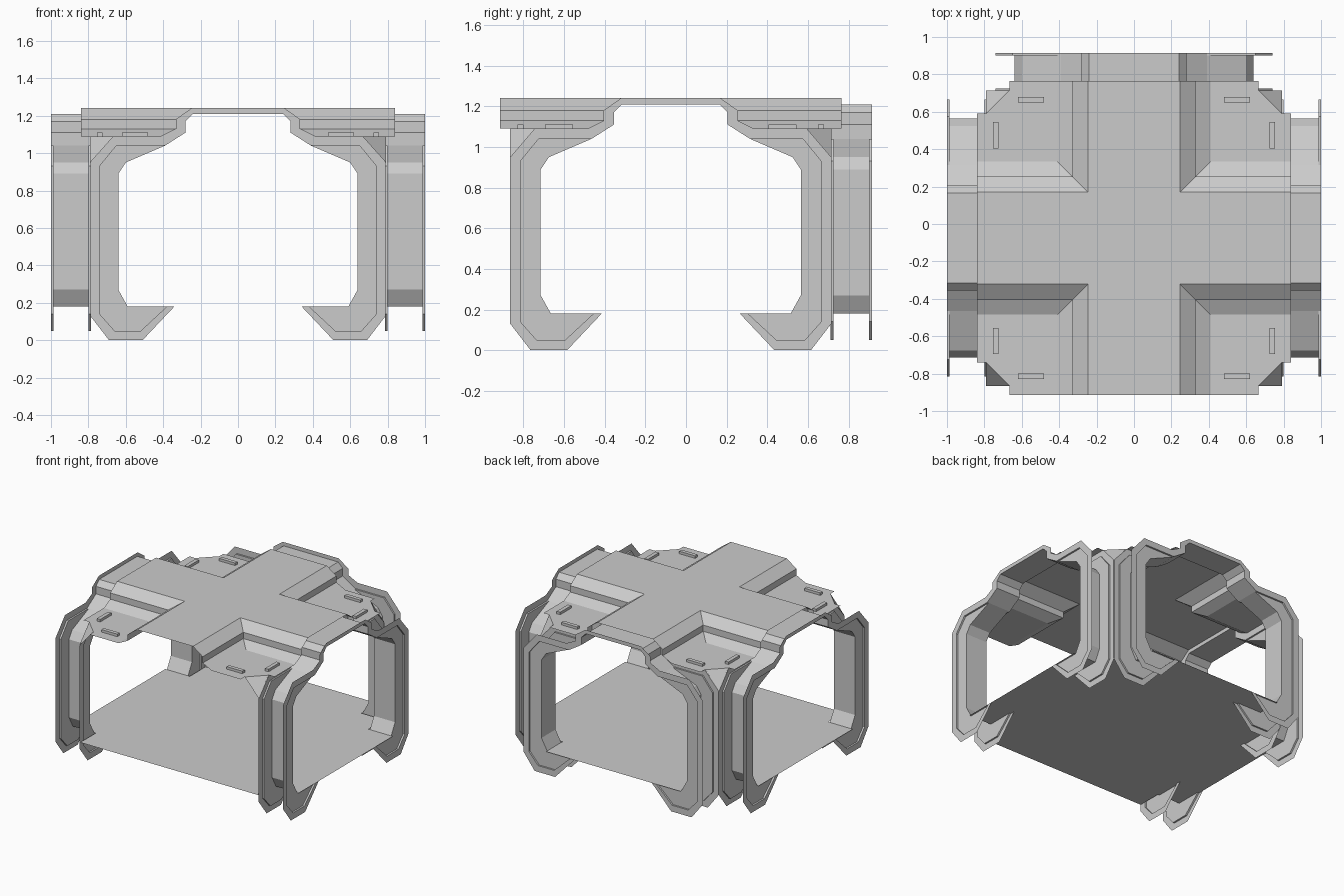
import bpy, bmesh
from math import pi
from mathutils import Matrix, Vector

cube = bpy.data.objects.get("Cube")
if cube:
    bpy.data.objects.remove(cube)

CENTRE_Y = -0.075   # middle of the crossing
GREY = (0.6, 0.6, 0.6, 1)
mat = bpy.data.materials.new("plain grey")
mat.use_nodes = True
mat.diffuse_color = GREY
mat.node_tree.nodes["Principled BSDF"].inputs["Base Color"].default_value = GREY


def face(bm, points):
    """Add a face, skipping repeated corners."""
    pts = []
    for p in points:
        p = Vector(p)
        if all((p - q).length > 1e-5 for q in pts):
            pts.append(p)
    if len(pts) > 2:
        bm.faces.new([bm.verts.new(p) for p in pts])


def finish(bm, name, turn=0.0):
    bmesh.ops.remove_doubles(bm, verts=bm.verts, dist=1e-4)
    bmesh.ops.recalc_face_normals(bm, faces=bm.faces)
    mesh = bpy.data.meshes.new(name)
    bm.to_mesh(mesh)
    bm.free()
    mesh.materials.append(mat)
    mesh.transform(Matrix.Translation((0, CENTRE_Y, 0)) @ Matrix.Rotation(turn, 4, "Z"))
    obj = bpy.data.objects.new(name, mesh)
    bpy.context.collection.objects.link(obj)
    return obj


# Half profiles of the arch: tunnel wall, raised lip and outer rim
wall = [(0, 1.21), (.24, 1.21), (.28, 1.17), (.28, 1.11), (.39, 1.04), (.60, .95),
        (.64, .89), (.64, .27), (.59, .18), (.50, .18), (.38, .18)]
lip = wall[:5] + [(.65, 1.04), (.74, .93), (.74, .14), (.66, .05), (.52, .05), (.38, .18)]
rim = [(0, 1.24), (.245, 1.24), (.33, 1.18), (.33, 1.13), (.41, 1.09), (.67, 1.09),
       (.79, .95), (.79, .13), (.69, 0), (.51, 0), (.34, .18)]


def strip(bm, prof_a, depth_a, prof_b, depth_b):
    """Join two half profiles at two depths, on both sides."""
    for s in (1, -1):
        a = [(depth_a, s * y, z) for y, z in prof_a]
        b = [(depth_b, s * y, z) for y, z in prof_b]
        for i in range(len(a) - 1):
            face(bm, (a[i], a[i + 1], b[i + 1], b[i]))


def flange(bm, rim_depth, lip_depth):
    strip(bm, rim, rim_depth, lip, rim_depth)
    strip(bm, lip, rim_depth, lip, lip_depth)
    strip(bm, lip, lip_depth, wall, lip_depth)


# Doorway collars on three sides; the front stays open
for name, turn, end in (("left_doorway", 0, 1.0), ("right_doorway", pi, 1.0),
                        ("back_doorway", pi / 2, .99)):
    bm = bmesh.new()
    flange(bm, .787, .80)
    flange(bm, end, end - .014)
    strip(bm, wall[:9], .80, wall[:9], end - .014)
    w = .59
    face(bm, ((.785, -w, .18), (end, -w, .18), (end, w, .18), (.785, w, .18)))
    finish(bm, name, turn)

# Floor sheet
bm = bmesh.new()
f = .785
face(bm, ((-f, -f, .18), (f, -f, .18), (f, f, .18), (-f, f, .18)))
finish(bm, "floor")


def eightfold(points_list, name):
    """Repeat faces over all eight octants of the crossing."""
    bm = bmesh.new()
    for sx in (1, -1):
        for sy in (1, -1):
            for swap in (False, True):
                for pts in points_list:
                    face(bm, [(sx * (y if swap else x), sy * (x if swap else y), z)
                              for x, y, z in pts])
    return finish(bm, name)


# Cross-shaped roof with mitred arms and low corner panels
END = .84
steps = rim[:5]
octant = [((a, a, za), (b, b, zb), (END, b, zb), (END, a, za))
          for (a, za), (b, zb) in zip(steps, steps[1:])]
octant.append(((.41, .41, 1.09), (END, .41, 1.09), (END, .665, 1.09),
               (.79, .665, 1.09), (.7275, .7275, 1.09)))
eightfold(octant, "roof")

# Sloped corner gussets below the roof
eightfold([((.79, .665, 1.09), (.79, .79, .95), (.7275, .7275, 1.09))], "corner_gussets")

# Small raised vents near the roof corners
bm = bmesh.new()
for sx in (1, -1):
    for sy in (1, -1):
        for x, y, w, d in ((.74, .55, .03, .14), (.55, .74, .14, .03)):
            m = Matrix.Translation((sx * x, sy * y, 1.1)) @ Matrix.Diagonal((w, d, .02, 1))
            bmesh.ops.create_cube(bm, size=1, matrix=m)
finish(bm, "roof_vents")
